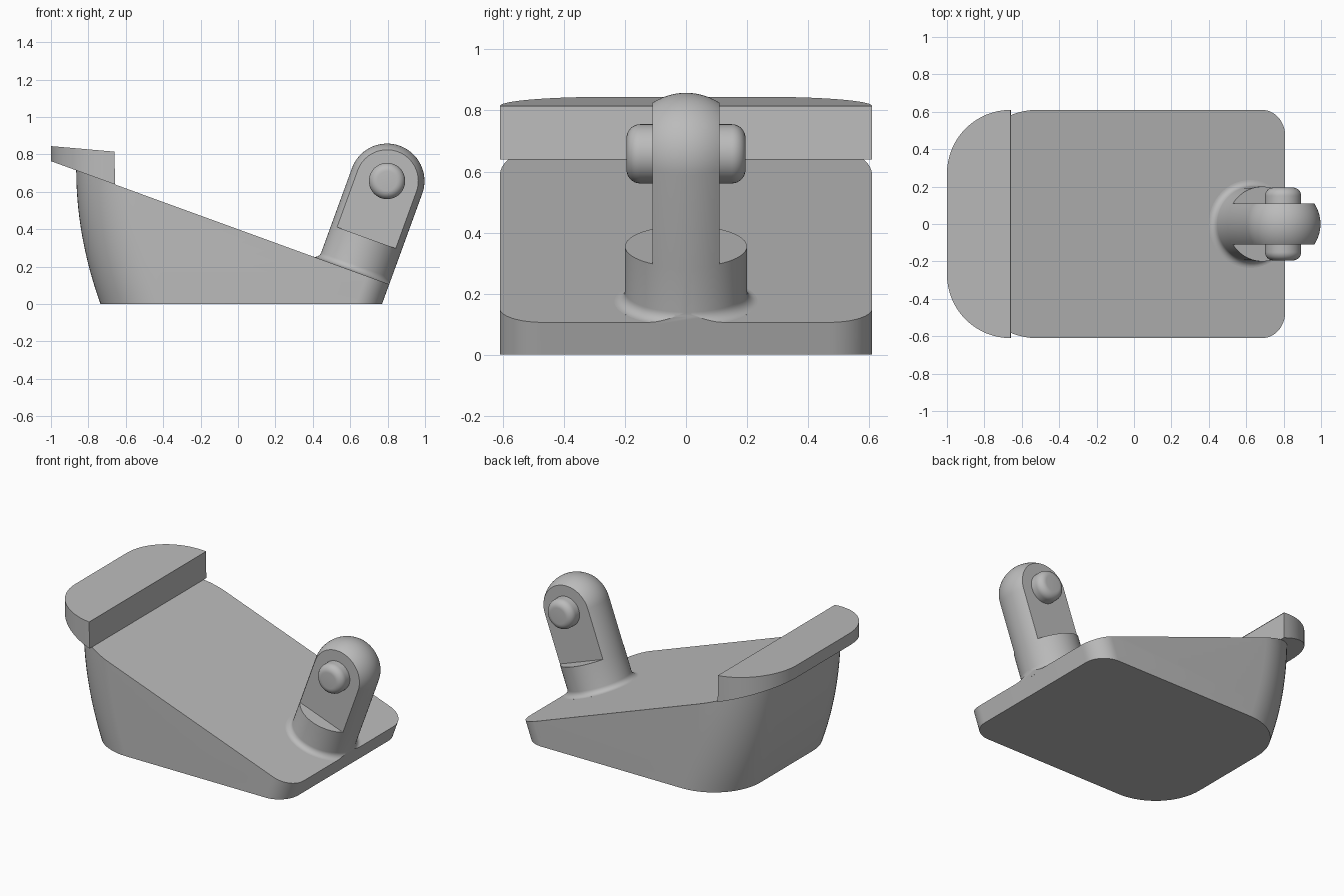
import bpy, bmesh, math
from mathutils import Vector, Matrix

cube = bpy.data.objects.get("Cube")
if cube:
    bpy.data.objects.remove(cube, do_unlink=True)

TILT = math.radians(20)
SLOPE = math.tan(TILT)
HALF_Y = 0.61
PIN = Vector((0.797, 0, 0.658))      # pin centre
POST_R = 0.2
POST_H = 0.515                       # sloped deck to pin centre

grey = bpy.data.materials.new("plain_grey")
grey.use_nodes = True
color = (0.5, 0.5, 0.5, 1)
grey.diffuse_color = color
grey.node_tree.nodes["Principled BSDF"].inputs["Base Color"].default_value = color


def deck(x):
    return 0.4 - SLOPE * x


def finish(name, bm, matrix=None):
    if matrix:
        bm.transform(matrix)
    bmesh.ops.remove_doubles(bm, verts=bm.verts, dist=1e-5)
    bmesh.ops.recalc_face_normals(bm, faces=bm.faces)
    mesh = bpy.data.meshes.new(name)
    bm.to_mesh(mesh)
    bm.free()
    mesh.materials.append(grey)
    obj = bpy.data.objects.new(name, mesh)
    bpy.context.collection.objects.link(obj)
    bpy.ops.object.select_all(action='DESELECT')
    obj.select_set(True)
    bpy.context.view_layer.objects.active = obj
    bpy.ops.object.shade_smooth_by_angle(angle=math.radians(30))


def outline(x0, x1, r_left, r_right, steps=16):
    """Rounded rectangle in plan, counter-clockwise."""
    pts = []
    for sx, sy, start in ((1, 1, 0), (-1, 1, 90), (-1, -1, 180), (1, -1, 270)):
        r = r_right if sx > 0 else r_left
        cx = x1 - r if sx > 0 else x0 + r
        cy = sy * (HALF_Y - r)
        for i in range(steps + 1 if r else 1):
            a = math.radians(start + 90 * i / steps)
            pts.append((cx + r * math.cos(a), cy + r * math.sin(a)))
    return pts


def loft(rings):
    """Skin between rings of points and cap both ends."""
    bm = bmesh.new()
    rows = [[bm.verts.new(p) for p in ring] for ring in rings]
    n = len(rows[0])
    for low, high in zip(rows, rows[1:]):
        for i in range(n):
            j = (i + 1) % n
            bm.faces.new((low[i], low[j], high[j], high[i]))
    bm.faces.new(rows[0][::-1])
    bm.faces.new(rows[-1])
    return bm


def lathe(profile, segments=64):
    """Closed solid turned around local z."""
    return loft([[(r * math.cos(math.tau * i / segments),
                   r * math.sin(math.tau * i / segments), z)
                  for i in range(segments)] for r, z in profile])


def slice_off(bm, point, normal):
    """Remove everything on the normal's side and cap the cut."""
    cut = bmesh.ops.bisect_plane(bm, geom=bm.verts[:] + bm.edges[:] + bm.faces[:],
                                 plane_co=point, plane_no=normal, clear_outer=True)
    edges = [e for e in cut["geom_cut"] if isinstance(e, bmesh.types.BMEdge)]
    if edges:
        bmesh.ops.edgeloop_fill(bm, edges=edges)


def arc(cx, cz, r, start, end, steps):
    return [(cx + r * math.cos(math.radians(start + (end - start) * i / steps)),
             cz + r * math.sin(math.radians(start + (end - start) * i / steps)))
            for i in range(steps + 1)]


# Wedge body: curved left end, sloped deck
rings = []
for i in range(15):
    z = 0.8 * i / 14
    left = -0.865 + 0.13 * max(0, 1 - z / 0.72) ** 2
    rings.append([(x, y, z) for x, y in outline(left, 0.77 + SLOPE * z, 0.34, 0.14)])
body = loft(rings)
slice_off(body, (0, 0, deck(0)), (math.sin(TILT), 0, math.cos(TILT)))
finish("wedge_body", body)

# Overhanging lip at the high end
plan = outline(-1, -0.658, 0.34, 0)
finish("top_lip", loft([[(x, y, deck(x)) for x, y in plan],
                        [(x - (0.005 if x > -0.659 else 0), y, 0.757 - 0.0875 * x)
                         for x, y in plan]]))

# Tilted post frame with its origin at the pin centre
frame = Matrix.Translation(PIN) @ Matrix.Rotation(TILT, 4, 'Y')
base, step, fillet = -POST_H, -0.323, 0.035

# Round foot of the post with a fillet at the deck
foot = lathe([(POST_R + fillet, base - 0.01)]
             + arc(POST_R + fillet, base + fillet, fillet, 270, 180, 8)
             + [(POST_R, step)])
slice_off(foot, (POST_R, 0, 0), (1, 0, 0))
finish("post_foot", foot, frame)

# Domed blade with flat sides
blade = lathe([(POST_R, step - 0.02)] + arc(0, 0, POST_R, 0, 89.9, 20))
for side in (-1, 1):
    slice_off(blade, (0, side * 0.11, 0), (0, side, 0))
finish("post_blade", blade, frame)

# Cross pin with rounded ends
radius, half, soft = 0.097, 0.195, 0.045
end = arc(radius - soft, half - soft, soft, 0, 90, 8)
pin = lathe([(r, -z) for r, z in reversed(end)] + end, 48)
finish("cross_pin", pin, Matrix.Translation(PIN) @ Matrix.Rotation(math.pi / 2, 4, 'X'))
